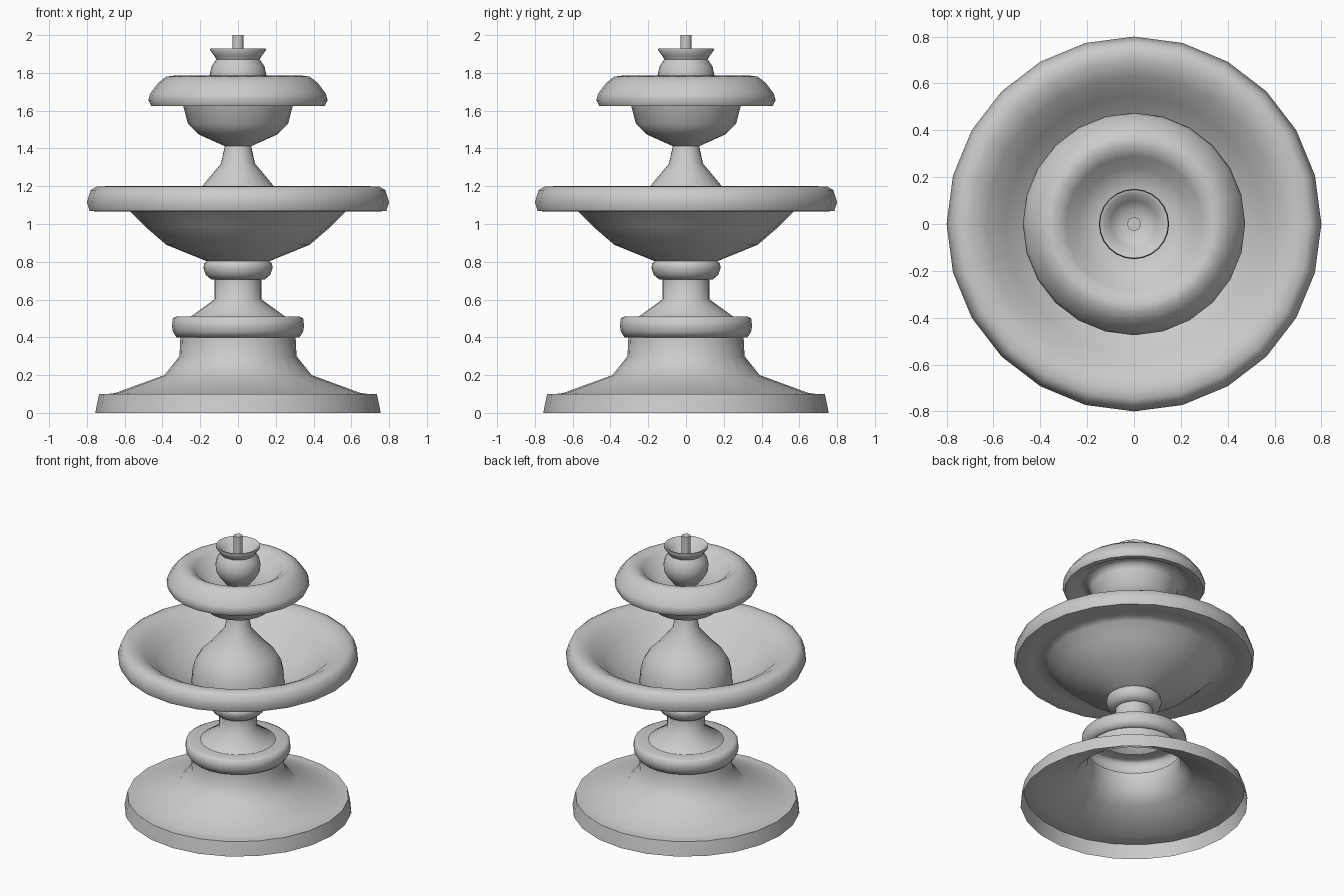
import bpy, bmesh
from math import sin, cos, tau, radians


def lathe(name, profile, sides=24):
    """Spin (radius, z) points, listed along the outside from bottom up, about z."""
    bm = bmesh.new()
    rings = []
    for r, z in profile:
        if r == 0:
            rings.append([bm.verts.new((0, 0, z))] * sides)
        else:
            rings.append([bm.verts.new((r * cos(tau * i / sides), r * sin(tau * i / sides), z))
                          for i in range(sides)])
    for low, high in zip(rings, rings[1:]):
        for i in range(sides):
            j = (i + 1) % sides
            quad = [low[i], low[j], high[j], high[i]]
            bm.faces.new(list(dict.fromkeys(quad)))
    mesh = bpy.data.meshes.new(name)
    bm.to_mesh(mesh)
    bm.free()
    obj = bpy.data.objects.new(name, mesh)
    bpy.context.collection.objects.link(obj)
    bpy.ops.object.select_all(action='DESELECT')
    obj.select_set(True)
    bpy.context.view_layer.objects.active = obj
    bpy.ops.object.shade_smooth_by_angle(angle=radians(60))
    return obj


# Hollow flared foot, open underneath
lathe("base", [(.755, 0), (.75, .03), (.735, .1), (.69, .1), (.65, .105),
               (.39, .2), (.31, .3), (.305, .4)])

# Rounded collar on the foot
lathe("collar", [(.305, .4), (.325, .4), (.345, .43), (.35, .46), (.345, .5),
                 (.325, .51), (.25, .51)])

# Lower column with its bulging neck ring
lathe("column", [(.25, .51), (.125, .6), (.125, .705), (.14, .705), (.17, .73),
                 (.183, .765), (.18, .79), (.165, .803)])

# Large basin: outer shell, overhanging rim, inside
lathe("lower_basin", [(.165, .803), (.38, .89), (.49, .985), (.57, 1.065), (.60, 1.085),
                      (.68, 1.08), (.74, 1.065), (.785, 1.07), (.8, 1.115), (.78, 1.18),
                      (.75, 1.198), (.70, 1.2), (.63, 1.165), (.55, 1.09), (.45, 1.0),
                      (.31, .93)])

# Bell-shaped pedestal rising out of the large basin
lathe("pedestal", [(.31, .93), (.305, 1.0), (.29, 1.07), (.25, 1.14), (.19, 1.2),
                   (.09, 1.32), (.07, 1.412)])

# Small basin with a rolled-over rim
lathe("upper_basin", [(.07, 1.412), (.21, 1.475), (.265, 1.53), (.29, 1.625), (.305, 1.66),
                      (.36, 1.67), (.42, 1.627), (.46, 1.625), (.475, 1.655), (.465, 1.69),
                      (.42, 1.75), (.38, 1.78), (.34, 1.785), (.29, 1.755), (.24, 1.69),
                      (.16, 1.66), (.08, 1.655)])

# Round finial with a cup on top
lathe("finial", [(.08, 1.655), (.12, 1.70), (.145, 1.745), (.15, 1.79), (.14, 1.835),
                 (.115, 1.872), (.125, 1.89), (.148, 1.92), (.146, 1.93), (.132, 1.928),
                 (.10, 1.88), (.06, 1.855), (0, 1.845)])

# Water spout
lathe("spout", [(.03, 1.845), (.03, 2.0), (0, 2.0)], sides=8)
